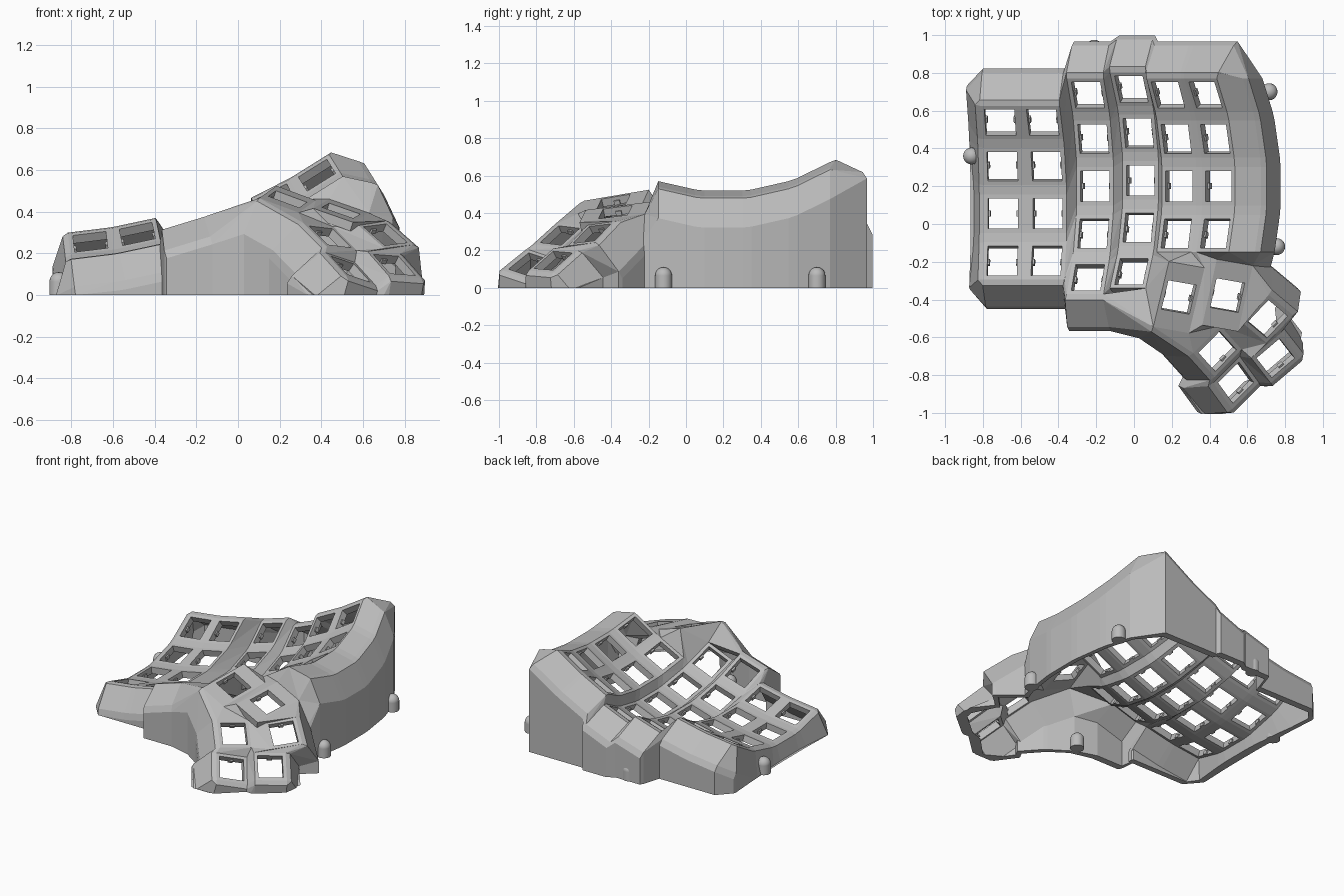
import bpy, bmesh
from math import radians, pi
from mathutils import Matrix, Vector

cube = bpy.data.objects.get("Cube")
if cube:
    bpy.data.objects.remove(cube)

grey = bpy.data.materials.new("grey_plastic")
grey.use_nodes = True
grey.diffuse_color = (0.5, 0.5, 0.5, 1)
grey.node_tree.nodes["Principled BSDF"].inputs["Base Color"].default_value = grey.diffuse_color

HALF, HOLE, THICK = 0.102, 0.08, 0.045      # key mount, opening, plate thickness
LIP, OUT, DROP = 0.03, 0.074, -0.168        # wall rim, wall offset, wall bevel drop
ROW_R, COL_R, TENT = 0.965, 2.75, 17
move = lambda x, y, z: Matrix.Translation((x, y, z))
rot = lambda deg, axis: Matrix.Rotation(radians(deg), 4, axis)


# Key placement: letters A..F are columns from the outer side to the inner side
def finger(col, row):
    off = (0, -0.145, 0.062) if col < 2 else (0, 0.031, -0.05) if col == 3 else (0, 0, 0)
    return (move(-0.206, 0.2, 0.168) @ rot(-TENT, 'Y') @ move(*off)
            @ move(0, 0, COL_R) @ rot(-5 * (col - 2), 'Y') @ move(0, 0, -COL_R)
            @ move(0, 0, ROW_R) @ rot(15 * (2 - row), 'X') @ move(0, 0, -ROW_R))


def thumb(pos, ax, ay, az):
    return move(*pos) @ rot(az, 'Z') @ rot(ay, 'Y') @ rot(ax, 'X')


keys = {}
for col in range(6):
    for row in range(5 if col in (2, 3) else 4):
        keys["ABCDEF"[col] + str(row)] = (finger(col, row), HALF)
finger_names = list(keys)
keys["T1"] = (thumb((0.238, -0.388, 0.46), 10, 20, -10), 0.18)
keys["T2"] = (thumb((0.495, -0.378, 0.405), 7.5, 19, -10), 0.18)
keys["ML"] = (thumb((0.708, -0.503, 0.29), 6, 34, -40), HALF)
keys["MR"] = (thumb((0.442, -0.674, 0.28), -6, 34, -48), HALF)
keys["BL"] = (thumb((0.75, -0.71, 0.145), -4, 35, -52), HALF)
keys["BR"] = (thumb((0.54, -0.84, 0.125), -16, 33, -54), HALF)
thumb_names = ["T1", "T2", "ML", "MR", "BL", "BR"]


def post(label):
    """Corner frame of a key, for example 'A0 Lt' for left top."""
    name, corner = label.split()
    m, hy = keys[name]
    return m @ move(HALF if corner[0] == "R" else -HALF, hy if corner[1] == "t" else -hy, 0)


def side_post(row, corner):
    """Upright post beside the inner column."""
    p = post(f"F{row} R{corner}").translation
    return move(p.x + 0.138, p.y, p.z - 0.03)


def ends(m, x=0, y=0, z=0):
    return [m @ Vector((x, y, z)), m @ Vector((x, y, z - THICK))]


def hull(bm, points):
    unique = {tuple(round(v, 5) for v in p) for p in points}
    verts = [bm.verts.new(p) for p in sorted(unique)]
    res = bmesh.ops.convex_hull(bm, input=verts)
    spare = {v for v in res["geom_interior"] + res["geom_unused"] if isinstance(v, bmesh.types.BMVert)}
    if spare:
        bmesh.ops.delete(bm, geom=list(spare), context='VERTS')


def strip(bm, text):
    """Triangular slabs along a zigzag of key corners."""
    posts = [post(t.strip()) for t in text.split(",")]
    for i in range(len(posts) - 2):
        hull(bm, sum((ends(p) for p in posts[i:i + 3]), []))


def rim(m, d):
    return ends(m, d[0] * LIP, d[1] * LIP, -0.011)


def skirt(m, d):
    return [p for o in (OUT, OUT + LIP) for p in ends(m, d[0] * o, d[1] * o, DROP)]


def drop(bm, points):
    hull(bm, points + [Vector((p.x, p.y, 0)) for p in points])


def wall(bm, a, da, b, db):
    """Bevelled wall between two posts, carried down to the ground."""
    a, b = (post(p) if isinstance(p, str) else p for p in (a, b))
    hull(bm, ends(a) + rim(a, da) + skirt(a, da) + ends(b) + rim(b, db) + skirt(b, db))
    drop(bm, skirt(a, da) + skirt(b, db))


def finish(bm, name):
    cut = bmesh.ops.bisect_plane(bm, geom=bm.verts[:] + bm.edges[:] + bm.faces[:], dist=1e-5,
                                 plane_co=(0, 0, 0), plane_no=(0, 0, 1), clear_inner=True)
    edges = [e for e in cut["geom_cut"] if isinstance(e, bmesh.types.BMEdge) and e.is_boundary]
    if edges:
        bmesh.ops.holes_fill(bm, edges=edges)
    bmesh.ops.recalc_face_normals(bm, faces=bm.faces)
    mesh = bpy.data.meshes.new(name)
    bm.to_mesh(mesh)
    bm.free()
    mesh.materials.append(grey)
    obj = bpy.data.objects.new(name, mesh)
    bpy.context.collection.objects.link(obj)
    return obj


def box(bm, m, x0, x1, y0, y1, z0, z1):
    hull(bm, [m @ Vector((x, y, z)) for x in (x0, x1) for y in (y0, y1) for z in (z0, z1)])


# Key frames with square openings and side clips
def frames(names, label):
    bm = bmesh.new()
    for m, hy in (keys[n] for n in names):
        for s in (-1, 1):
            box(bm, m, s * HOLE, s * HALF, -hy, hy, -THICK, 0)
            box(bm, m, -HOLE, HOLE, s * HOLE, s * hy, -THICK, 0)
            box(bm, m, s * HOLE, s * (HOLE - 0.01), -0.016, 0.016, -THICK, -0.02)
    finish(bm, label)


frames(finger_names, "finger_key_frames")
frames(thumb_names, "thumb_key_frames")

# Webs between the finger keys
web = bmesh.new()
for col, c in enumerate("ABCDEF"):
    n = "ABCDEF "[col + 1]
    for r in range(5):
        here, right, below, diag = (f"{c}{r}", f"{n}{r}", f"{c}{r + 1}", f"{n}{r + 1}")
        if here in keys and right in keys:
            strip(web, f"{here} Rt, {right} Lt, {here} Rb, {right} Lb")
        if below in keys:
            strip(web, f"{here} Lb, {here} Rb, {below} Lt, {below} Rt")
        if below in keys and diag in keys:
            strip(web, f"{here} Rb, {right} Lb, {below} Rt, {diag} Lt")
strip(web, "B3 Rb, C3 Lb, C4 Lt")
strip(web, "C4 Lt, C4 Lb, B3 Rb")
strip(web, "E3 Lb, D4 Rt, D3 Rb")
finish(web, "finger_web")

# Webs inside the thumb cluster and up to the finger keys
web = bmesh.new()
for line in ("T2 Lt, T2 Lb, T1 Rt, T1 Rb",
             "BR Lt, BR Lb, MR Rt, MR Rb",
             "BL Lt, BL Lb, ML Rt, ML Rb",
             "BR Rt, BL Rb, BR Lt, BL Lb, MR Rt, ML Rb, MR Lt, ML Lb",
             "T2 Rt, ML Lt, T2 Rb, ML Lb, T2 Lb, MR Lt, T1 Rb, MR Lb, T1 Lb",
             "T2 Rt, F3 Rb, T2 Lt, F3 Lb, T1 Rt, E3 Rb, T1 Lt, E3 Lb, D4 Rt",
             "D4 Rt, D4 Rb, T1 Lt", "T1 Lt, D4 Rb, T1 Lb",
             "D4 Rb, T1 Lb, C4 Rb"):
    strip(web, line)
finish(web, "thumb_web")

# Outer walls of the finger area
BACK, FRONT, LEFT, RIGHT = (0, 1), (0, -1), (-0.88, 0), (1, 0)
STEP, FLARE = (-0.25, -1), (0.45, 1)
bm = bmesh.new()
cols = "ABCDEF"
for i, c in enumerate(cols):
    wall(bm, f"{c}0 Lt", BACK, f"{c}0 Rt", BACK)
    if i < 5:
        wall(bm, f"{c}0 Rt", BACK, f"{cols[i + 1]}0 Lt", BACK)
for chain in (["A3 Lb", "A3 Rb", "B3 Lb", "B3 Rb"], ["C4 Lb", "C4 Rb", "T1 Lb"]):
    for a, b in zip(chain, chain[1:]):
        wall(bm, a, FRONT, b, FRONT)
# Step between the short and the long columns
wall(bm, "C4 Lb", FRONT, "C4 Lb", STEP)
wall(bm, "C4 Lb", STEP, "B3 Rb", STEP)
wall(bm, "B3 Rb", STEP, "B3 Rb", FRONT)
chain = [f"A{r} L{e}" for r in range(4) for e in "tb"]
for a, b in zip(chain, chain[1:]):
    wall(bm, a, LEFT, b, LEFT)
wall(bm, "A0 Lt", BACK, "A0 Lt", LEFT)
wall(bm, "A3 Lb", FRONT, "A3 Lb", LEFT)
finish(bm, "finger_walls")

# Tall inner wall with its wide shoulder
bm = bmesh.new()
chain = [(r, e) for r in range(4) for e in "tb"]
for a, b in zip(chain, chain[1:]):
    pa, pb = side_post(*a), side_post(*b)
    wall(bm, pa, RIGHT, pb, RIGHT)
    hull(bm, ends(pa) + ends(pb) + sum((ends(post(f"F{r} R{e}")) for r, e in (a, b)), []))
wall(bm, "F0 Rt", BACK, "F0 Rt", FLARE)
wall(bm, "F0 Rt", FLARE, side_post(0, "t"), RIGHT)
last, tip, ml = side_post(3, "b"), ends(post("T2 Rt")), post("ML Lt")
hull(bm, skirt(last, RIGHT) + skirt(ml, BACK) + tip)
drop(bm, skirt(last, RIGHT) + skirt(ml, BACK))
hull(bm, ends(last) + rim(last, RIGHT) + skirt(last, RIGHT) + tip)
hull(bm, ends(last) + rim(last, RIGHT) + ends(post("F3 Rb")) + tip)
hull(bm, ends(ml) + rim(ml, BACK) + skirt(ml, BACK) + tip)
finish(bm, "inner_wall")

# Walls around the thumb cluster
bm = bmesh.new()
for a, da, b, db in (("T1 Lb", FRONT, "MR Lb", FRONT), ("MR Lb", FRONT, "MR Rb", FRONT),
                     ("MR Rb", FRONT, "BR Lb", FRONT), ("BR Lb", FRONT, "BR Rb", FRONT),
                     ("BR Rb", FRONT, "BR Rb", RIGHT), ("BR Rb", RIGHT, "BR Rt", RIGHT),
                     ("BR Rt", RIGHT, "BL Rb", RIGHT), ("BL Rb", RIGHT, "BL Rt", RIGHT),
                     ("BL Rt", RIGHT, "BL Rt", BACK), ("BL Rt", BACK, "BL Lt", BACK),
                     ("BL Lt", BACK, "ML Rt", FLARE), ("ML Rt", FLARE, "ML Lt", BACK)):
    wall(bm, a, da, b, db)
finish(bm, "thumb_walls")

# Round-topped screw posts along the base
bm = bmesh.new()
for x, y in ((-0.86, 0.36), (0.715, 0.70), (0.755, -0.12), (-0.21, 0.93), (0.03, -0.53)):
    bmesh.ops.create_uvsphere(bm, u_segments=20, v_segments=10, radius=0.045,
                              matrix=move(x, y, 0.065))
    bmesh.ops.create_cone(bm, cap_ends=True, segments=20, radius1=0.045, radius2=0.045,
                          depth=0.065, matrix=move(x, y, 0.0325))
posts = finish(bm, "screw_posts")
bpy.context.view_layer.objects.active = posts
posts.select_set(True)
bpy.ops.object.shade_smooth_by_angle(angle=pi / 6)
